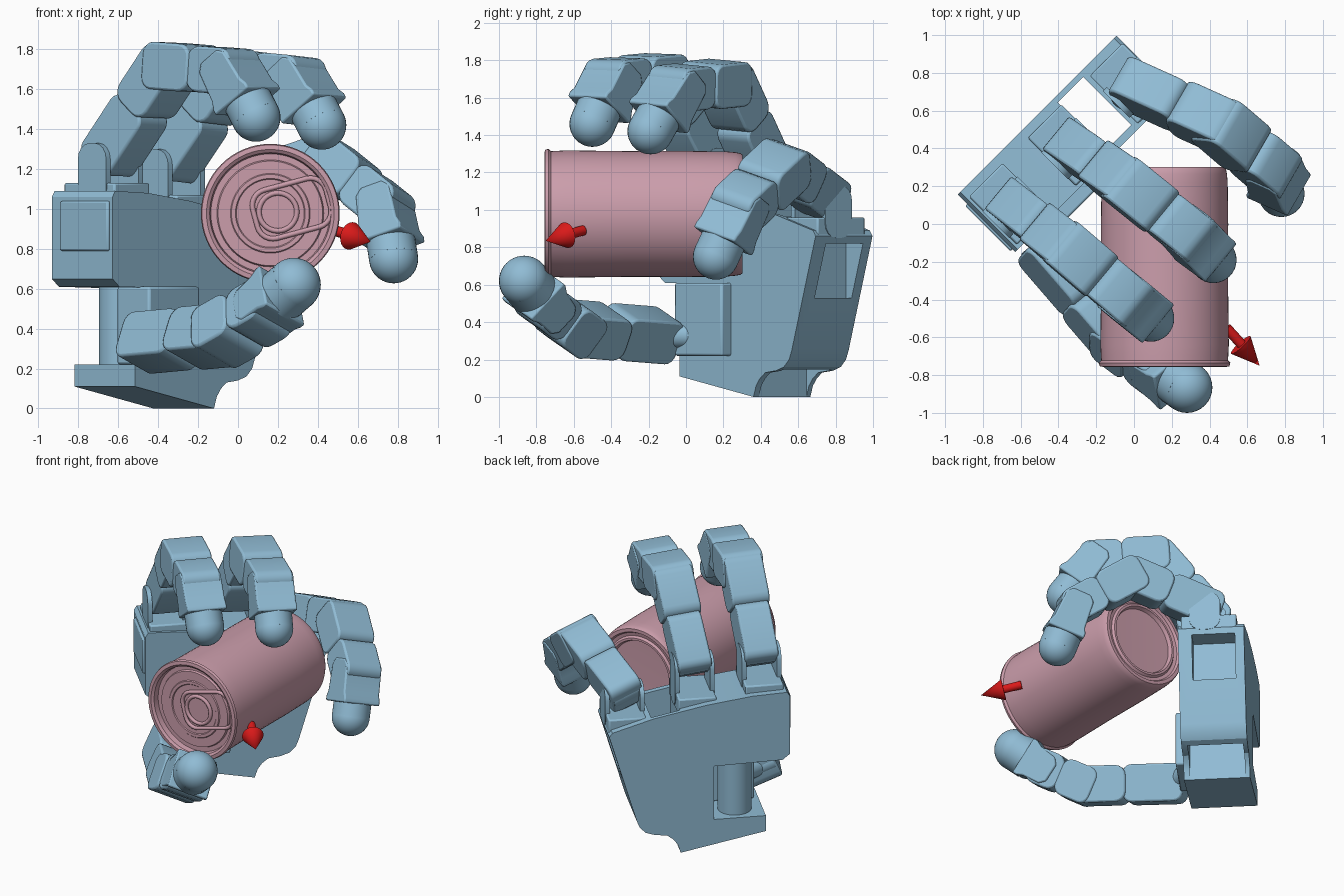
import bpy, bmesh, math
from mathutils import Vector, Matrix

if "Cube" in bpy.data.objects:
    bpy.data.objects.remove(bpy.data.objects["Cube"])


def material(name, rgb):
    m = bpy.data.materials.new(name)
    m.use_nodes = True
    m.diffuse_color = (*rgb, 1)
    m.node_tree.nodes["Principled BSDF"].inputs["Base Color"].default_value = (*rgb, 1)
    return m


BLUE = material("steel blue", (.28, .50, .66))
PINK = material("dusty pink", (.60, .34, .41))
RED = material("red", (.70, .01, .01))
Z = Vector((0, 0, 1))
U = Vector((1, 1, 0)).normalized()     # across the palm
M = Vector((-1, 1, 0)).normalized()    # towards the back of the hand


def palm_point(u, m, z):
    return U * u + M * m + Z * z


def finish(name, bm, mat, bevel=0):
    bmesh.ops.recalc_face_normals(bm, faces=bm.faces)
    me = bpy.data.meshes.new(name)
    bm.to_mesh(me)
    bm.free()
    ob = bpy.data.objects.new(name, me)
    bpy.context.collection.objects.link(ob)
    me.materials.append(mat)
    if bevel:
        b = ob.modifiers.new("bevel", "BEVEL")
        b.width, b.segments, b.limit_method = bevel, 2, "ANGLE"
        b.angle_limit = math.radians(40)
    return ob


def prism(name, pts, origin, ax, ay, az, depth, bevel=0):
    """Flat outline in the ax/ay plane, thickened evenly along az."""
    bm = bmesh.new()
    f = bm.faces.new([bm.verts.new(origin + ax * p + ay * q - az * depth / 2) for p, q in pts])
    ext = bmesh.ops.extrude_face_region(bm, geom=[f])
    moved = [v for v in ext["geom"] if isinstance(v, bmesh.types.BMVert)]
    bmesh.ops.translate(bm, verts=moved, vec=az * depth)
    return finish(name, bm, BLUE, bevel)


def rounded(x0, x1, y0, y1, r, steps=4):
    pts = []
    corners = [(x1 - r, y1 - r), (x0 + r, y1 - r), (x0 + r, y0 + r), (x1 - r, y0 + r)]
    for i, (cx, cy) in enumerate(corners):
        for k in range(steps + 1):
            a = math.pi / 2 * (i + k / steps)
            pts.append((cx + r * math.cos(a), cy + r * math.sin(a)))
    return pts


def palm_box(name, u0, u1, m0, m1, z0, z1, bevel=0):
    return prism(name, [(u0, z0), (u1, z0), (u1, z1), (u0, z1)],
                 M * (m0 + m1) / 2, U, Z, M, m1 - m0, bevel)


def cone(name, a, b, r1, r2, mat=BLUE, sides=32):
    a, b = Vector(a), Vector(b)
    bm = bmesh.new()
    bmesh.ops.create_cone(bm, cap_ends=True, segments=sides, radius1=r1, radius2=r2, depth=(b - a).length)
    rot = (b - a).to_track_quat("Z", "Y").to_matrix().to_4x4()
    bm.transform(Matrix.Translation((a + b) / 2) @ rot)
    return finish(name, bm, mat)


def ball(name, center, r):
    bm = bmesh.new()
    bmesh.ops.create_uvsphere(bm, u_segments=32, v_segments=20, radius=r)
    bm.transform(Matrix.Translation(center))
    return finish(name, bm, BLUE)


def lathe(name, profile, center, mat, steps=64):
    """Spin (radius, y) points about the y axis."""
    bm = bmesh.new()
    vs = [bm.verts.new((r, y, 0)) for r, y in profile]
    edges = [bm.edges.new(e) for e in zip(vs, vs[1:])]
    bmesh.ops.spin(bm, geom=vs + edges, cent=(0, 0, 0), axis=(0, 1, 0), angle=math.tau, steps=steps)
    bmesh.ops.remove_doubles(bm, verts=bm.verts, dist=.0005)
    bm.transform(Matrix.Translation(center))
    return finish(name, bm, mat)


# Palm shell with thumb notch and curved heel
outline = [(-.53, 1.09), (-.55, 1.06), (-.55, .65), (-.50, .61), (-.05, .60), (-.05, .22),
           (-.39, .22), (-.39, .11), (.17, 0), (.19, .06), (.22, .10), (.26, .13), (.34, .14),
           (.40, .16), (.44, .20), (.46, .25), (.64, .86), (.62, .89), (.35, .97), (0, 1.04), (-.3, 1.08)]
palm = prism("palm", outline, M * .555, U, Z, M, .43)
cutters = [palm_box("palm_slot_cutter", .17, .36, .38, .74, -.2, 1.3),
           palm_box("palm_end_cutter", .50, .80, .43, .71, .53, .82)]
for c in cutters:
    c.hide_render = True
    c.hide_viewport = True
    c.display_type = "WIRE"
    mod = palm.modifiers.new("cut", "BOOLEAN")
    mod.operation, mod.object = "DIFFERENCE", c
palm_box("palm_side_cover", -.565, -.53, .36, .70, .79, 1.04, .01)

# Thumb drive in the notch
cone("thumb_motor", palm_point(-.21, .62, .2), palm_point(-.21, .62, .62), .11, .11)
palm_box("thumb_mount", -.36, .0, .27, .50, .22, .61, .012)


def finger(name, joints, width, tip_radius):
    j = [Vector(p) for p in joints]
    w = (j[1] - j[0]).cross(j[3] - j[1]).normalized()
    half = width * .45
    labels = ["proximal", "middle", "distal"]
    for i, label in enumerate(labels):
        a, b = j[i], j[i + 1]
        d = (b - a).normalized()
        t = w.cross(d).normalized()
        n = (b - a).length
        if label == "distal":
            # slim at the hinge, flaring to a collar round the tip
            end = n - .09
            pts = [(-.085, -half * .5), (-.05, -half * .8), (end - .07, -half * .9), (end - .03, -half * 1.05),
                   (end, -half * 1.05), (end, half * 1.05), (end - .03, half * 1.05),
                   (end - .07, half * .9), (-.05, half * .8), (-.085, half * .5)]
            prism(name + "_distal", pts, a, d, t, w, width, .01)
            cone(name + "_tip_sleeve", a + d * (end - .02), b, tip_radius, tip_radius)
            ball(name + "_tip", b, tip_radius)
        else:
            start_width = .84 if i == 0 else 1.02
            pts = rounded(-.07, n * .56, -half, half, .06)
            prism(name + "_" + label, pts, a, d, t, w, width * start_width, .012)
            pts = rounded(n * .52, n + .08, -half * .97, half * .97, .07)
            prism(name + "_" + label + "_end", pts, a, d, t, w, width * .95, .012)
        # hinge pin across the joint
        reach = width * (.38 if i == 0 else .44)
        cone(name + "_" + label + "_hinge", a - w * reach, a + w * reach, .075, .075)


# Three fingers: joints run from knuckle to tip; then palm position and height
fingers = {
    "outer_finger": ([(-.635, .095, 1.27), (-.345, -.13, 1.715), (-.03, -.40, 1.69), (.09, -.50, 1.46)], -.39, 1.07),
    "middle_finger": ([(-.33, .41, 1.24), (-.035, .21, 1.68), (.30, -.06, 1.65), (.42, -.19, 1.42)], .05, 1.01),
    "inner_finger": ([(-.015, .735, 1.07), (.46, .52, 1.235), (.74, .28, 1.01), (.78, .16, .75)], .51, .90),
}
for name, (joints, u, z) in fingers.items():
    finger(name, joints, .265, .123)
    top = joints[0][2] + .06
    palm_box(name + "_base", u - .125, u + .125, .36, .72, z - .06, z + .06, .01)
    for side in (-1, 1):
        cheek = rounded(-.10, .10, z - .05, top, .08)
        prism(name + "_cheek", cheek, palm_point(u + side * .115, .515, 0), M, Z, U, .03)

# Thumb
thumb = [(-.47, -.15, .33), (-.09, -.59, .365), (.13, -.755, .49), (.28, -.865, .62)]
finger("thumb", thumb, .275, .135)
cone("thumb_pivot", palm_point(-.26, .35, .33), Vector(thumb[0]), .07, .07)

# Drink can lying along y, with recessed ends
can_center = (.162, 0, .978)
can = [(0, -.722), (.17, -.722), (.175, -.728), (.195, -.728), (.20, -.722), (.262, -.722),
       (.268, -.708), (.298, -.708), (.304, -.745), (.320, -.757), (.343, -.754), (.348, -.735),
       (.336, -.722), (.337, -.70), (.340, -.64), (.336, -.3), (.337, 0), (.334, .22),
       (.330, .265), (.325, .290), (.318, .302), (.295, .302), (.285, .285), (.262, .280),
       (.250, .295), (.235, .295), (.225, .270), (0, .265)]
lathe("can", can, can_center, PINK)


def wire(name, pts, y, radius):
    cu = bpy.data.curves.new(name, "CURVE")
    cu.dimensions = "3D"
    cu.bevel_depth, cu.bevel_resolution = radius, 2
    sp = cu.splines.new("POLY")
    sp.points.add(len(pts) - 1)
    for p, (x, z) in zip(sp.points, pts):
        p.co = (x, y, z, 1)
    sp.use_cyclic_u = True
    ob = bpy.data.objects.new(name, cu)
    bpy.context.collection.objects.link(ob)
    cu.materials.append(PINK)


# Pull tab: tilted outline and finger ring
tilt = math.radians(15)
tab = [(.26 + p * math.cos(tilt) - q * math.sin(tilt), 1.0 + p * math.sin(tilt) + q * math.cos(tilt))
       for p, q in rounded(-.18, .20, -.125, .125, .08, 6)]
wire("tab_rim", tab, -.730, .013)
wire("tab_ring", [(.20 + .095 * math.cos(k * math.tau / 32), .985 + .095 * math.sin(k * math.tau / 32))
                  for k in range(32)], -.730, .013)

# Red arrow pointing out of the grip
cone("arrow_shaft", (.49, -.55, .89), (.59, -.66, .86), .027, .027, RED)
cone("arrow_head", (.565, -.64, .865), (.665, -.75, .835), .07, .0, RED)

# Smooth the round parts and keep edges sharp
bpy.ops.object.select_all(action="DESELECT")
for ob in bpy.context.scene.objects:
    if ob.type == "MESH" and not ob.hide_render:
        ob.select_set(True)
        bpy.context.view_layer.objects.active = ob
bpy.ops.object.shade_smooth_by_angle(angle=math.radians(25))
